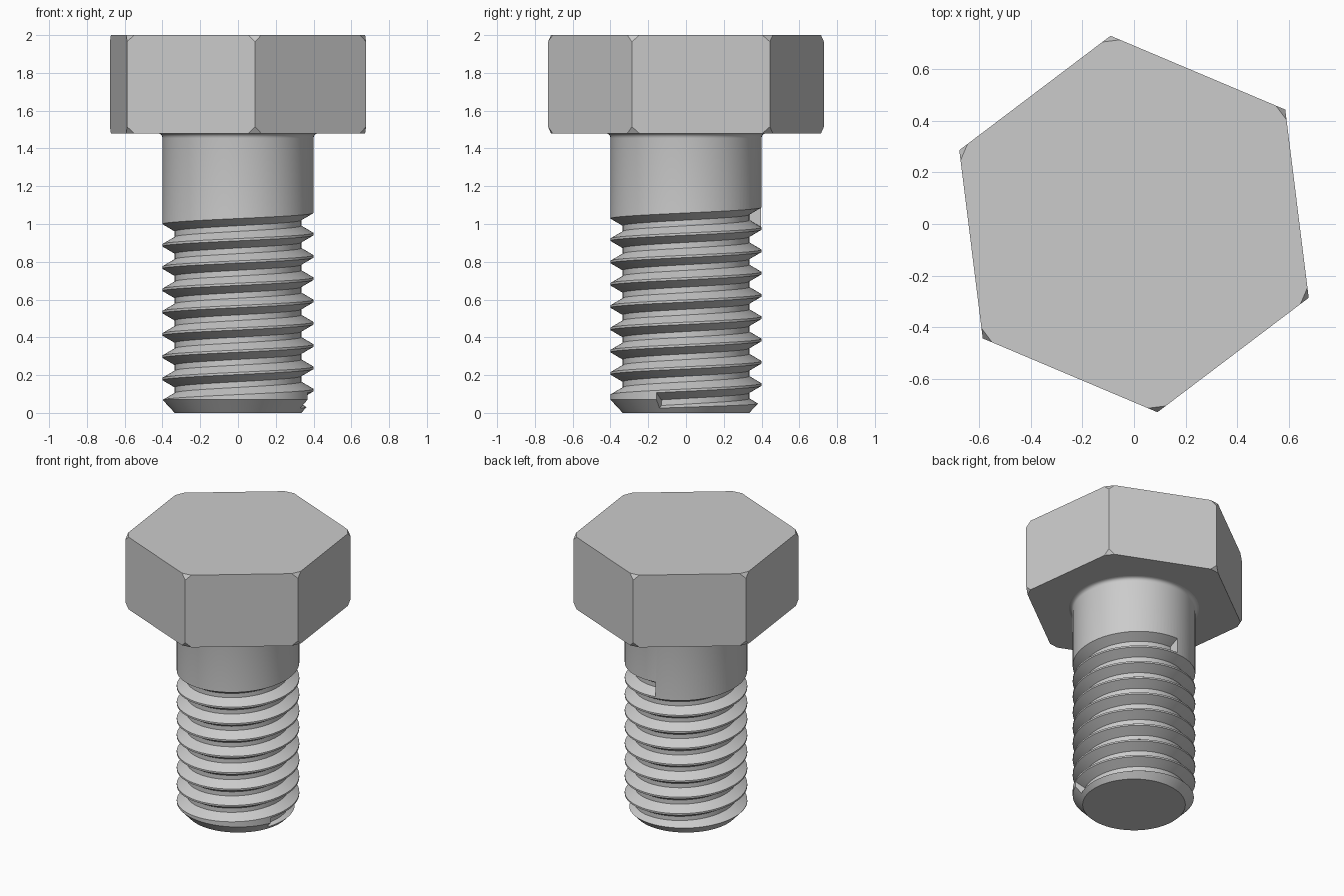
import bpy, bmesh, math
from mathutils import Vector, Matrix

cube = bpy.data.objects.get("Cube")
if cube:
    bpy.data.objects.remove(cube)

steel = bpy.data.materials.new("grey steel")
steel.use_nodes = True
GREY = (0.6, 0.6, 0.6, 1)
steel.diffuse_color = GREY
steel.node_tree.nodes["Principled BSDF"].inputs["Base Color"].default_value = GREY


def add_object(name, bm):
    bmesh.ops.recalc_face_normals(bm, faces=bm.faces)
    mesh = bpy.data.meshes.new(name)
    bm.to_mesh(mesh)
    bm.free()
    mesh.materials.append(steel)
    obj = bpy.data.objects.new(name, mesh)
    bpy.context.collection.objects.link(obj)
    return obj


def polar(radius, angle, z):
    return (radius * math.cos(angle), radius * math.sin(angle), z)


def bridge(bm, rings, closed_rings=True):
    for a, b in zip(rings, rings[1:]):
        n = len(a)
        for i in range(n):
            j = (i + 1) % n
            bm.faces.new((a[i], a[j], b[j], b[i]))
    bm.faces.new(rings[0])
    bm.faces.new(rings[-1])


# Hex head with the corners clipped top and bottom
HEAD_R, HEAD_LOW, HEAD_TOP = 0.736, 1.48, 2.0
TURN = math.radians(37.1)
bm = bmesh.new()
rings = [[bm.verts.new(polar(HEAD_R, TURN + k * math.pi / 3, z)) for k in range(6)]
         for z in (HEAD_LOW, HEAD_TOP)]
bridge(bm, rings)
for k in range(6):
    angle = TURN + k * math.pi / 3
    for z, up in ((HEAD_TOP, 1), (HEAD_LOW, -1)):
        cut = bmesh.ops.bisect_plane(
            bm, geom=bm.verts[:] + bm.edges[:] + bm.faces[:],
            plane_co=polar(HEAD_R - 0.02, angle, z),
            plane_no=Vector(polar(0.035, angle, 0.02 * up)).normalized(),
            clear_outer=True)
        edges = [e for e in cut["geom_cut"] if isinstance(e, bmesh.types.BMEdge)]
        bmesh.ops.contextual_create(bm, geom=edges)
head = add_object("hex_head", bm)

# Shank turned from a profile: chamfered tip, straight body, fillet under the head
SEGS = 96
SHANK_R = 0.4
profile = [(0.335, 0), (SHANK_R, 0.07), (SHANK_R, 1.455)]
for step in range(1, 5):
    a = step * math.pi / 8
    profile.append((SHANK_R + 0.025 * (1 - math.cos(a)), 1.455 + 0.025 * math.sin(a)))
profile.append((0.425, 1.5))
bm = bmesh.new()
rings = [[bm.verts.new(polar(r, i * math.tau / SEGS, z)) for i in range(SEGS)]
         for r, z in profile]
bridge(bm, rings)
shank = add_object("threaded_shank", bm)

# Helical groove cutter: a trapezoid swept up a right-handed helix
PITCH, ROOT_R = 0.118, 0.335
START = math.radians(-23)
TURNS = 8 + 118 / 360
section = [(ROOT_R, -0.015), (SHANK_R, -0.053), (0.46, -0.053),
           (0.46, 0.053), (SHANK_R, 0.053), (ROOT_R, 0.015)]
bm = bmesh.new()
count = round(TURNS * SEGS)
rings = []
for i in range(count + 1):
    t = TURNS * i / count
    rings.append([bm.verts.new(polar(r, START + t * math.tau, 0.054 + t * PITCH + dz))
                  for r, dz in section])
bridge(bm, rings)
cutter = add_object("groove_cutter", bm)
cutter.hide_render = True

# Cut the thread, then drop the cutter
groove = shank.modifiers.new("thread", "BOOLEAN")
groove.operation = "DIFFERENCE"
groove.solver = "EXACT"
groove.object = cutter
bpy.ops.object.select_all(action="DESELECT")
shank.select_set(True)
bpy.context.view_layer.objects.active = shank
bpy.ops.object.modifier_apply(modifier=groove.name)
bpy.data.objects.remove(cutter)
bpy.ops.object.shade_smooth_by_angle(angle=math.radians(30))
